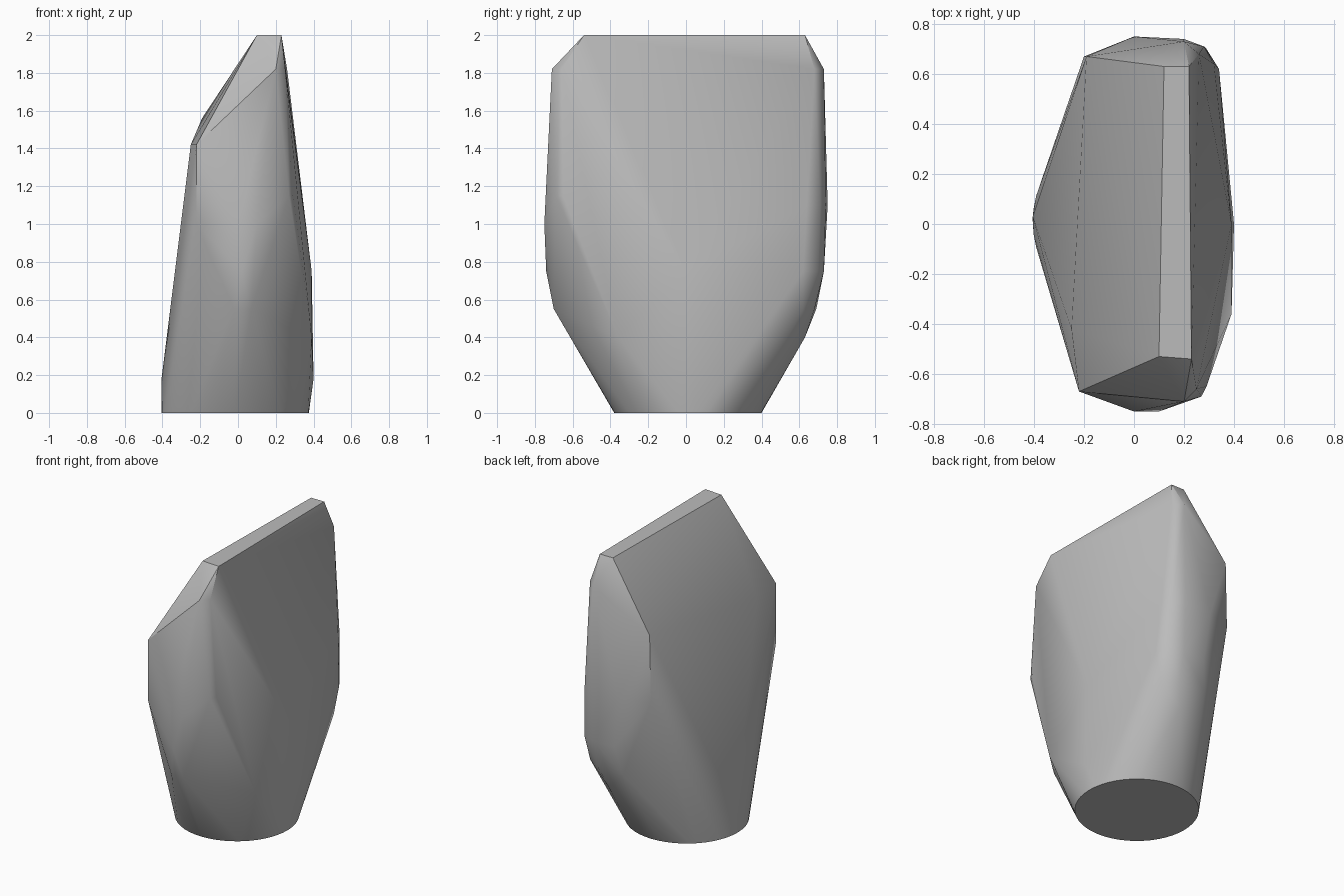
import bpy
import bmesh
from math import cos, sin, radians, tau

default_cube = bpy.data.objects.get("Cube")
if default_cube:
    bpy.data.objects.remove(default_cube, do_unlink=True)


def make_material(name, value):
    """One flat grey, visible in the viewport and in a render."""
    material = bpy.data.materials.new(name)
    material.use_nodes = True
    colour = (value, value, value, 1)
    material.diffuse_color = colour
    shader = material.node_tree.nodes["Principled BSDF"]
    shader.inputs["Base Color"].default_value = colour
    shader.inputs["Roughness"].default_value = 0.8
    return material


def circle_points(centre_x, centre_y, radius, height, sides):
    """Ring of points for the round foot."""
    angles = [tau * step / sides for step in range(sides)]
    return [(centre_x + radius * cos(angle), centre_y + radius * sin(angle), height)
            for angle in angles]


def level(height, *corners):
    """Lift plan corners to one height."""
    return [(x, y, height) for x, y in corners]


def convex_object(name, points, material, smooth_angle):
    """Wrap the points in one tight faceted skin."""
    bm = bmesh.new()
    for point in points:
        bm.verts.new(point)
    hull = bmesh.ops.convex_hull(bm, input=bm.verts[:], use_existing_faces=False)
    leftover = set(hull["geom_interior"]) | set(hull["geom_unused"])
    loose = [item for item in leftover
             if isinstance(item, bmesh.types.BMVert) and item.is_valid and not item.link_faces]
    bmesh.ops.delete(bm, geom=loose, context="VERTS")
    # Merge the coplanar triangles into clean facets
    bmesh.ops.dissolve_limit(bm, angle_limit=radians(1), verts=bm.verts[:], edges=bm.edges[:])
    bmesh.ops.recalc_face_normals(bm, faces=bm.faces[:])
    mesh = bpy.data.meshes.new(name)
    bm.to_mesh(mesh)
    bm.free()
    mesh.materials.append(material)

    obj = bpy.data.objects.new(name, mesh)
    bpy.context.collection.objects.link(obj)
    bpy.ops.object.select_all(action="DESELECT")
    obj.select_set(True)
    bpy.context.view_layer.objects.active = obj
    bpy.ops.object.shade_smooth_by_angle(angle=radians(smooth_angle))
    return obj


stone_grey = make_material("stone grey", 0.5)

# Flat elliptical foot the stone stands on
foot = circle_points(-0.015, 0.01, 0.39, 0, sides=48)

# Narrow ridge along the top
ridge = level(2, (.1, -.53), (.23, -.54), (.22, .63), (.12, .63))

# Chamfered ends just below the ridge
shoulders = level(1.82, (.2, -.71), (.25, -.66), (.2, .73), (.26, .68))

# Sloping right shoulder
slope_edge = level(1.42, (-.25, -.42), (-.22, -.67)) + level(1.56, (-.19, .67))

# Blunt front and back bands with softened vertical edges
bands = (level(1.15, (.27, -.69), (.29, -.65))
         + level(1.1, (-.2, .67), (0, .75), (.2, .74), (.28, .71), (.32, .64))
         + level(1, (-.22, -.67), (0, -.75), (.1, -.75)))

# Belly and the taper towards the foot
belly = (level(.75, (.39, 0), (.02, -.74), (.04, .73), (.2, .73), (.29, .7), (.34, .62))
         + level(.55, (-.02, -.7), (.07, -.7), (0, .69), (.2, .68), (.3, .62))
         + level(.4, (.39, -.36), (.15, .63)))

# Slight bulge above the foot on both long sides
bulge = level(.18, (-.405, .03), (.4, 0))

convex_object("standing_stone", foot + ridge + shoulders + slope_edge + bands + belly + bulge,
              stone_grey, smooth_angle=30)
